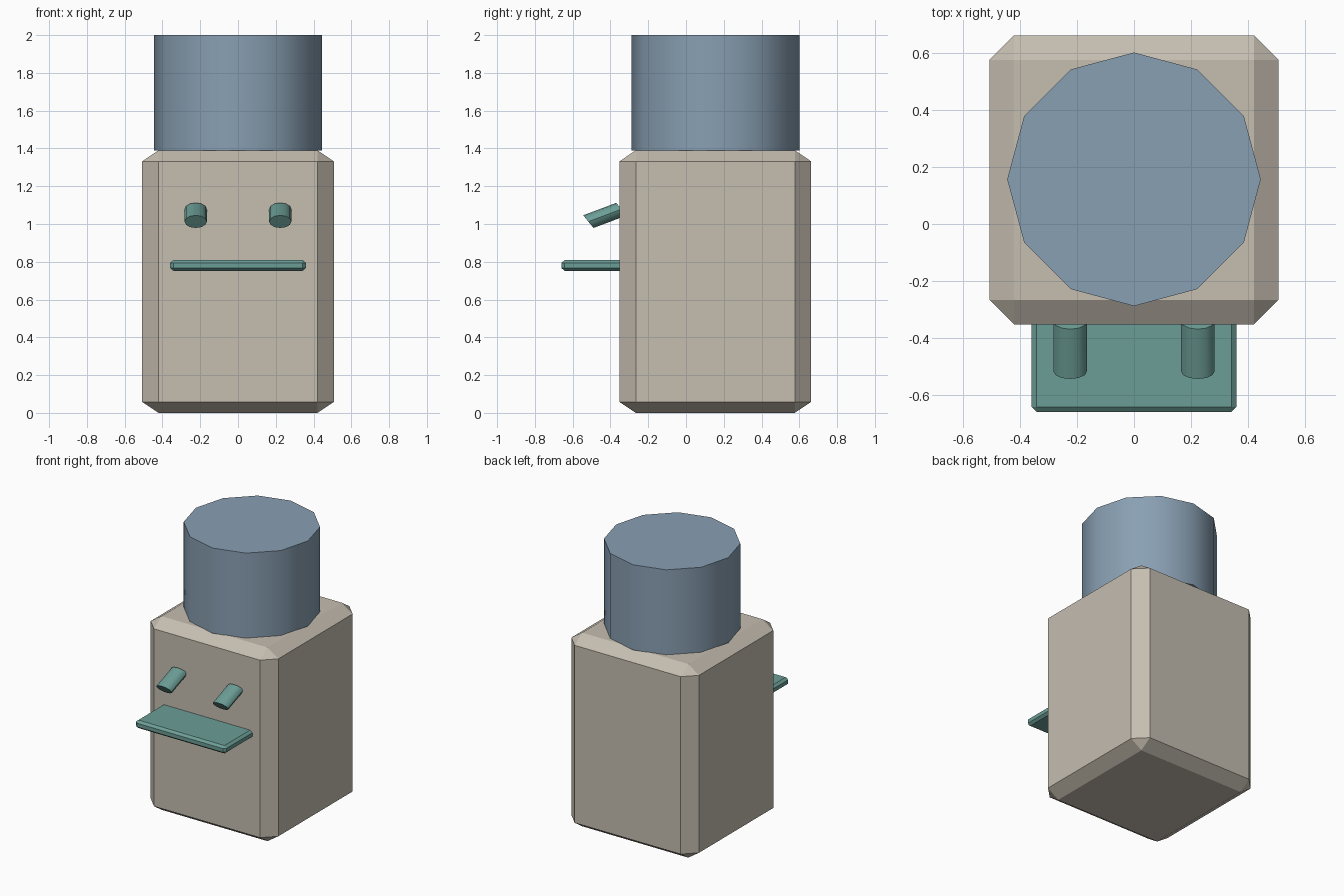
import bpy, bmesh, math
from mathutils import Matrix, Vector

if "Cube" in bpy.data.objects:
    bpy.data.objects.remove(bpy.data.objects["Cube"])


def material(name, rgb):
    m = bpy.data.materials.new(name)
    m.diffuse_color = (*rgb, 1)
    m.use_nodes = True
    m.node_tree.nodes["Principled BSDF"].inputs["Base Color"].default_value = m.diffuse_color
    return m


STONE = material("warm grey", (0.56, 0.51, 0.435))
BLUE = material("slate blue", (0.25, 0.35, 0.45))
TEAL = material("muted teal", (0.15, 0.34, 0.305))


def finish(name, bm, mat, smooth=False):
    bmesh.ops.recalc_face_normals(bm, faces=bm.faces[:])
    mesh = bpy.data.meshes.new(name)
    bm.to_mesh(mesh)
    bm.free()
    mesh.materials.append(mat)
    ob = bpy.data.objects.new(name, mesh)
    bpy.context.collection.objects.link(ob)
    if smooth:
        bpy.ops.object.select_all(action='DESELECT')
        ob.select_set(True)
        bpy.context.view_layer.objects.active = ob
        bpy.ops.object.shade_smooth_by_angle(angle=math.radians(35))
    return ob


def chamfered_box(name, low, high, chamfer, chamfer_z, mat):
    """Box with chamfered edges, the chamfer height set separately."""
    low, high = Vector(low), Vector(high)
    size, squash = high - low, chamfer_z / chamfer
    bm = bmesh.new()
    bmesh.ops.create_cube(bm, size=1)
    bmesh.ops.scale(bm, vec=(size.x, size.y, size.z / squash), verts=bm.verts[:])
    bmesh.ops.bevel(bm, geom=bm.edges[:], offset=chamfer, segments=1,
                    affect='EDGES', profile=0.5)
    bmesh.ops.scale(bm, vec=(1, 1, squash), verts=bm.verts[:])
    bmesh.ops.translate(bm, vec=(low + high) / 2, verts=bm.verts[:])
    return finish(name, bm, mat)


def tube(name, start, end, side, up, mat, sides=12):
    """Capped, possibly slanted cylinder spanned by two half-axis vectors."""
    start, end, side, up = map(Vector, (start, end, side, up))
    bm = bmesh.new()
    rings = []
    for centre in (start, end):
        rings.append([bm.verts.new(centre + side * math.cos(i * math.tau / sides)
                                   + up * math.sin(i * math.tau / sides))
                      for i in range(sides)])
    for i in range(sides):
        j = (i + 1) % sides
        bm.faces.new((rings[0][i], rings[0][j], rings[1][j], rings[1][i]))
    for ring in rings:
        bm.faces.new(ring)
    return finish(name, bm, mat, smooth=True)


# Main block
chamfered_box("body", (-0.507, -0.352, 0), (0.507, 0.662, 1.39), 0.086, 0.058, STONE)

# Drum on top
tube("top_drum", (0, 0.157, 1.388), (0, 0.157, 2), (0.445, 0, 0), (0, 0.445, 0), BLUE)

# Front shelf, its back edge buried in the body
chamfered_box("shelf", (-0.36, -0.66, 0.752), (0.36, -0.3, 0.809), 0.018, 0.015, TEAL)

# Slanted pegs
for label, x in (("left_peg", -0.224), ("right_peg", 0.224)):
    tube(label, (x, -0.517, 1.0125), (x, -0.342, 1.0785),
         (0.059, 0, 0), (0, 0.027, -0.0335), TEAL)
